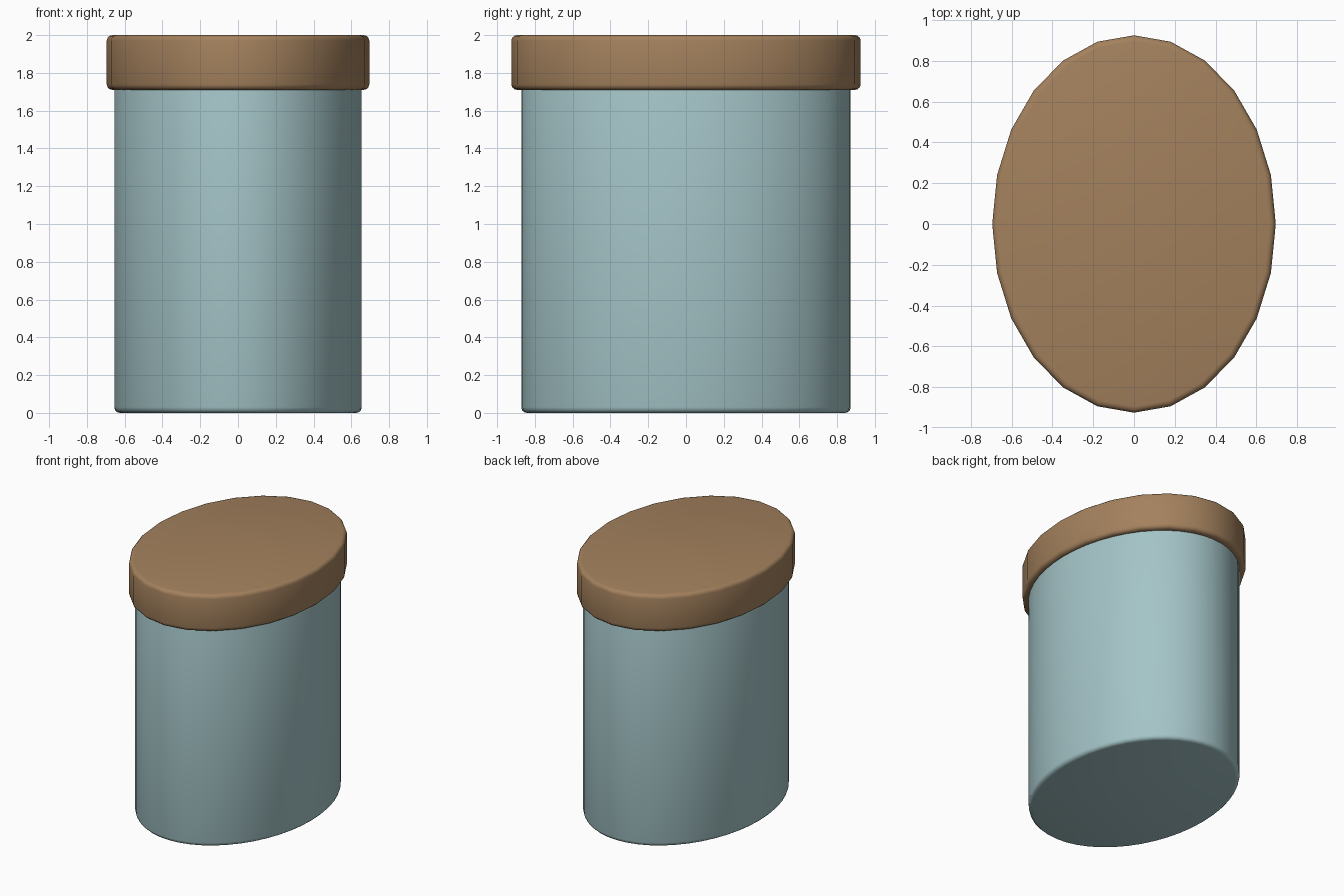
import bpy
import math

cube = bpy.data.objects.get("Cube")
if cube:
    bpy.data.objects.remove(cube, do_unlink=True)


def flat_material(name, color):
    mat = bpy.data.materials.new(name)
    mat.use_nodes = True
    mat.diffuse_color = (*color, 1)
    mat.node_tree.nodes["Principled BSDF"].inputs["Base Color"].default_value = (*color, 1)
    return mat


def oval_drum(name, rx, ry, bottom, top, sides, bevel, mat):
    """Upright elliptical cylinder with rounded rims."""
    bpy.ops.mesh.primitive_cylinder_add(vertices=sides, radius=1, depth=1,
                                        location=(0, 0, (bottom + top) / 2))
    obj = bpy.context.object
    obj.name = name
    obj.scale = (rx, ry, top - bottom)
    bpy.ops.object.transform_apply(location=False, rotation=False, scale=True)
    mod = obj.modifiers.new("Rounded rims", "BEVEL")
    mod.width = bevel
    mod.segments = 3
    mod.limit_method = "ANGLE"
    mod.angle_limit = math.radians(60)
    bpy.ops.object.modifier_apply(modifier=mod.name)
    bpy.ops.object.shade_smooth_by_angle(angle=math.radians(40))
    obj.data.materials.append(mat)
    return obj


glaze = flat_material("pale blue glaze", (0.37, 0.55, 0.57))
wood = flat_material("brown wood", (0.37, 0.22, 0.11))

# Canister body and the wider lid that caps it
oval_drum("canister_body", 0.655, 0.872, 0, 1.74, 48, 0.03, glaze)
oval_drum("lid", 0.695, 0.925, 1.71, 2, 24, 0.03, wood)
